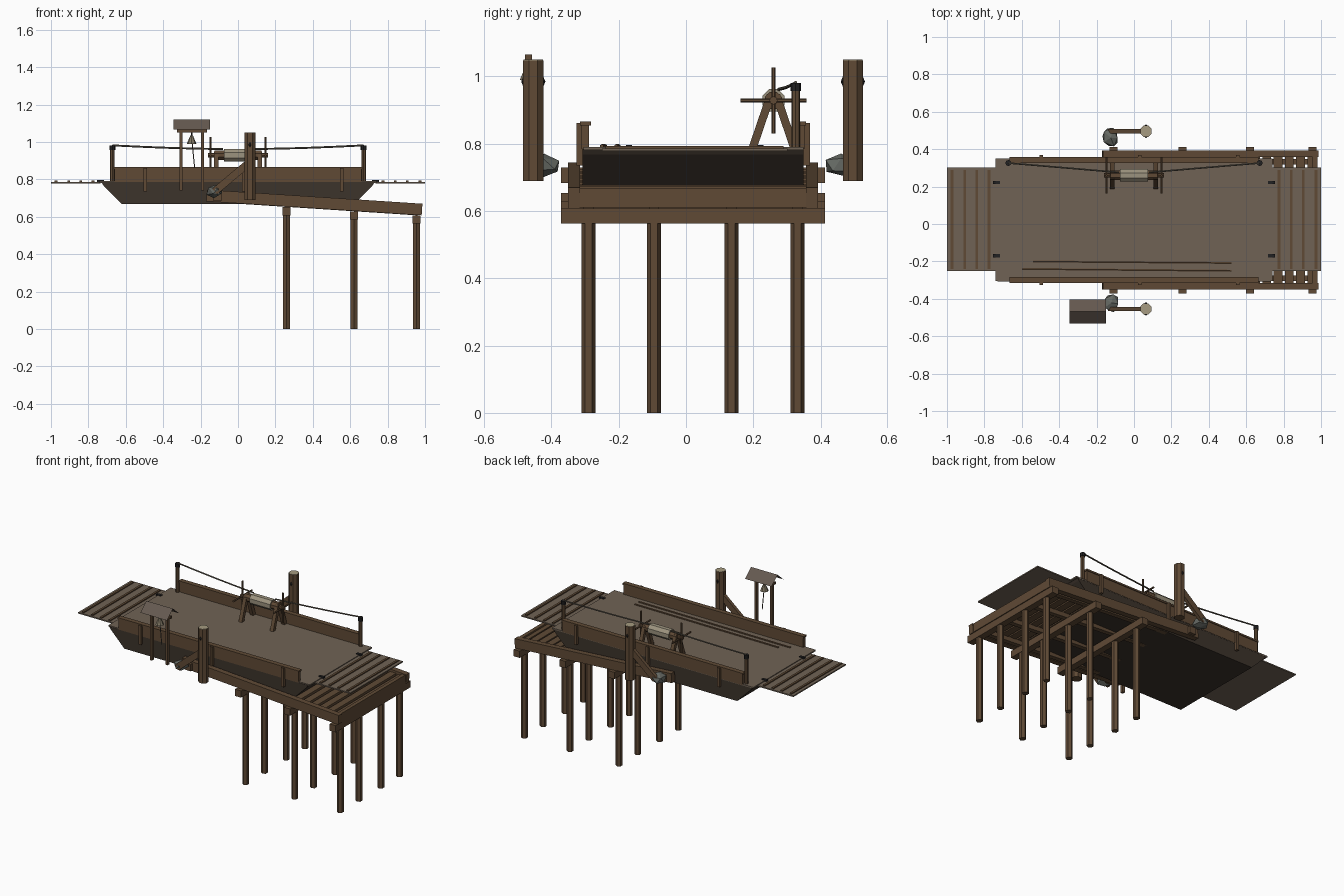
import bpy, bmesh, math, random
from mathutils import Vector, Matrix

if "Cube" in bpy.data.objects:
    bpy.data.objects.remove(bpy.data.objects["Cube"])

random.seed(4)
C = 0.021  # centre line of ferry and pier in y


def mat(name, r, g, b):
    m = bpy.data.materials.new(name)
    m.diffuse_color = (r, g, b, 1)
    m.use_nodes = True
    m.node_tree.nodes["Principled BSDF"].inputs["Base Color"].default_value = m.diffuse_color
    return m


WOOD = mat("wood", .115, .068, .036)
DECK = mat("deck_wood", .16, .123, .09)
HULL = mat("tarred_wood", .045, .033, .024)
ROOF = mat("shingle", .13, .10, .08)
ROPE = mat("rope", .33, .29, .21)
LINE = mat("dark_rope", .12, .105, .08)
IRON = mat("iron", .015, .015, .016)
ROCK = mat("rock", .13, .14, .125)
BELL = mat("bell_metal", .22, .19, .13)
GRAIN = mat("end_grain", .38, .33, .22)


def finish(name, bm, m):
    bmesh.ops.recalc_face_normals(bm, faces=bm.faces)
    me = bpy.data.meshes.new(name)
    bm.to_mesh(me)
    bm.free()
    me.materials.append(m)
    ob = bpy.data.objects.new(name, me)
    bpy.context.collection.objects.link(ob)
    return ob


def frame(p, q):
    """Matrix at the middle of p-q, x axis along the line."""
    d = (q - p).normalized()
    up = Vector((0, 0, 1)) if abs(d.z) < .99 else Vector((0, 1, 0))
    y = up.cross(d).normalized()
    z = d.cross(y)
    return Matrix.Translation((p + q) / 2) @ Matrix((d, y, z)).transposed().to_4x4()


def beam(name, p, q, w, h, m=WOOD):
    p, q = Vector(p), Vector(q)
    bm = bmesh.new()
    bmesh.ops.create_cube(bm, size=1, matrix=frame(p, q) @ Matrix.Diagonal(((q - p).length, w, h, 1)))
    return finish(name, bm, m)


def box(name, x, y, z, m=WOOD):
    return beam(name, (x[0], sum(y) / 2, sum(z) / 2), (x[1], sum(y) / 2, sum(z) / 2), y[1] - y[0], z[1] - z[0], m)


def rod(name, p, q, r, n=8, m=WOOD, r2=None, turn=0.0):
    p, q = Vector(p), Vector(q)
    bm = bmesh.new()
    rot = (q - p).to_track_quat('Z', 'Y').to_matrix().to_4x4() if abs((q - p).normalized().z) < .999 else Matrix()
    bmesh.ops.create_cone(bm, cap_ends=True, segments=n, radius1=r, radius2=r if r2 is None else r2,
                          depth=(q - p).length,
                          matrix=Matrix.Translation((p + q) / 2) @ rot @ Matrix.Rotation(turn, 4, 'Z'))
    return finish(name, bm, m)


def sheet(name, faces, m):
    bm = bmesh.new()
    for f in faces:
        bm.faces.new([bm.verts.new(v) for v in f])
    bmesh.ops.remove_doubles(bm, verts=bm.verts, dist=1e-5)
    return finish(name, bm, m)


# hull: scow profile extruded across
bm = bmesh.new()
prof = [(-.73, .785), (-.72, .768), (-.62, .668), (.62, .668), (.72, .768), (.73, .785)]
f = bm.faces.new([bm.verts.new((x, -.307, z)) for x, z in prof])
ext = bmesh.ops.extrude_face_region(bm, geom=[f])
bmesh.ops.translate(bm, verts=[v for v in ext["geom"] if isinstance(v, bmesh.types.BMVert)], vec=(0, .656, 0))
finish("hull", bm, HULL)
box("deck", (-.74, .74), (-.305, .35), (.782, .791), DECK)

# loading ramps with cross slats and hinges
for s in (-1, 1):
    a, b = sorted((s * .735, s * 1.0))
    box("ramp", (a, b), (-.25, .302), (.778, .786), DECK)
    for x in (.973, .905, .84, .775):
        box("ramp_slat", (s * x - .007, s * x + .007), (-.24, .29), (.784, .793))
    for y in (-.17, .222):
        box("hinge", (s * .735 - .018, s * .735 + .018), (y - .009, y + .009), (.785, .796), IRON)

# bulwarks with cap rail and outer posts
for s in (-1, 1):
    y = C + s * .32
    box("bulwark", (-.66, .66), (y - .011, y + .011), (.785, .86))
    box("bulwark_cap", (-.665, .665), (y - .016, y + .016), (.855, .866))
    for x in (-.495, .03, .555):
        yo = y + s * .018
        box("bulwark_post", (x - .009, x + .009), (yo - .009, yo + .009), (.735, .862))

# rope posts and hauling rope
for s in (-1, 1):
    x = s * .672
    rod("rope_post", (x, .326, .785), (x, .326, .96), .013, 8)
    rod("rope_post_cap", (x, .326, .957), (x, .326, .981), .016, 8, IRON)
    pts = []
    for i in range(9):
        t = i / 8
        pts.append(Vector((s * (.672 - .592 * t), .326 - .05 * t, .982 - .02 * t - .003 * math.sin(math.pi * t))))
    for p, q in zip(pts, pts[1:]):
        rod("hauling_rope", p, q, .005, 6, LINE)

# windlass
WY, WZ = .26, .929
rod("windlass_axle", (-.16, WY, WZ), (.16, WY, WZ), .012, 8)
rod("windlass_drum", (-.125, WY, WZ), (.125, WY, WZ), .027, 8, turn=math.pi / 8)
rod("wound_rope", (-.076, WY, WZ), (.076, WY, WZ), .036, 8, ROPE, turn=math.pi / 8)
for s in (-1, 1):
    for k in (-1, 1):
        beam("windlass_leg", (s * .115, WY + k * .062, .787), (s * .115, WY + k * .008, .945), .024, .024)
    x = s * .148
    rod("windlass_spoke", (x, WY - .098, WZ), (x, WY + .098, WZ), .006, 6)
    rod("windlass_spoke", (x, WY, WZ - .098), (x, WY, WZ + .098), .006, 6)

# poles lying on the deck
rod("deck_pole", (-.54, -.2, .793), (.52, -.208, .793), .006, 6)
rod("deck_pole", (-.6, -.24, .793), (.52, -.25, .793), .006, 6)


# sloping landing stage
def top(x):
    return .745 - .065 * (x + .17)


def sloped(name, x0, x1, y, w, dz, h):
    beam(name, (x0, y, top(x0) - dz - h / 2), (x1, y, top(x1) - dz - h / 2), w, h)


PILES = (-.29, -.095, .135, .332)
for s in (-1, 1):
    sloped("side_stringer", -.168, .984, C + s * .354, .036, 0, .062)
for y in PILES:
    sloped("inner_stringer", -.15, .96, y, .03, .034, .03)
for i in range(19):
    x = -.13 + i * .06
    beam("stage_plank", (x, C - .34, top(x) - .025), (x, C + .34, top(x) - .025), .046, .02)
beam("end_beam", (.968, C - .34, top(.968) - .032), (.968, C + .34, top(.968) - .032), .025, .058)
for x in (-.11, .26, .62, .955):
    z = top(x) - (.064 if x > 0 else .012)
    box("cross_cap", (x - .022, x + .022), (C - .392, C + .392), (z - .045, z))
    if x > 0:
        for y in PILES:
            rod("pile", (x, y, 0), (x, y, z - .02), .021, 6)

# mooring posts with ring, brace and boulder
for s in (-1, 1):
    x, y = .064, C + s * .475
    rod("mooring_post", (x, y, .69), (x, y, 1.048), .0325, 8, turn=math.pi / 8)
    rod("post_end_grain", (x, y, 1.045), (x, y, 1.05), .0315, 8, GRAIN, turn=math.pi / 8)
    bpy.ops.mesh.primitive_torus_add(major_segments=8, minor_segments=5, major_radius=.029, minor_radius=.007,
                                     location=(x, y, .985), rotation=(0, math.pi / 2, 0))
    ring = bpy.context.object
    ring.name = "mooring_ring"
    ring.data.materials.append(IRON)
    beam("post_brace", (.06, y, .89), (-.125, y, .735), .022, .04)
    bm = bmesh.new()
    bmesh.ops.create_icosphere(bm, subdivisions=1, radius=1,
                               matrix=Matrix.Translation((-.125, y - s * .032, .737)) @ Matrix.Diagonal((.046, .053, .036, 1)))
    for v in bm.verts:
        v.co += Vector([random.uniform(-.006, .006) for _ in range(3)])
    finish("boulder", bm, ROCK)

# bell shelter
BY = -.468
for x in (-.305, -.19):
    box("bell_post", (x - .008, x + .008), (BY - .01, BY + .01), (.74, 1.06))
box("bell_beam", (-.325, -.165), (BY - .01, BY + .01), (1.05, 1.066))
a, b = -.345, -.15
sheet("bell_roof", [[(a, BY + k * .063, 1.066), (b, BY + k * .063, 1.066), (b, BY, 1.121), (a, BY, 1.121)]
                    for k in (-1, 1)], ROOF)
rod("bell", (-.248, BY, .99), (-.248, BY, 1.035), .026, 8, BELL, r2=.007)
rod("bell_hanger", (-.248, BY, 1.03), (-.248, BY, 1.055), .004, 6, IRON)
rod("bell_cord", (-.246, BY, 1.0), (-.232, BY, .86), .003, 5, LINE)
